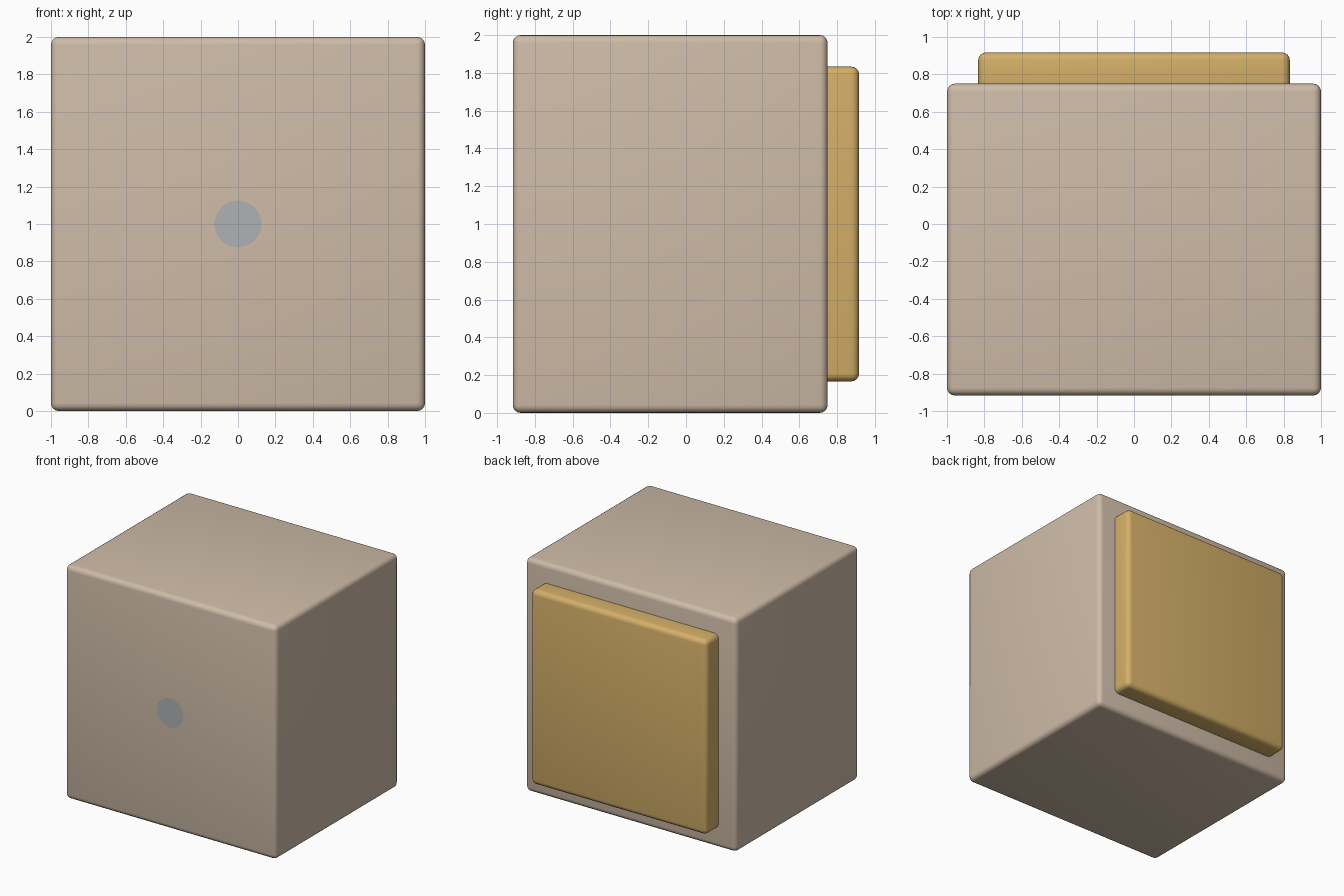
import bpy
import math

if "Cube" in bpy.data.objects:
    bpy.data.objects.remove(bpy.data.objects["Cube"])


def material(name, color):
    mat = bpy.data.materials.new(name)
    mat.diffuse_color = (*color, 1)
    mat.use_nodes = True
    mat.node_tree.nodes["Principled BSDF"].inputs["Base Color"].default_value = mat.diffuse_color
    return mat


def rounded_box(name, low, high, radius, mat):
    center = [(a + b) / 2 for a, b in zip(low, high)]
    bpy.ops.mesh.primitive_cube_add(size=1, location=center)
    obj = bpy.context.object
    obj.name = name
    obj.scale = [b - a for a, b in zip(low, high)]
    bpy.ops.object.transform_apply(location=False, rotation=False, scale=True)
    bevel = obj.modifiers.new("rounded_edges", 'BEVEL')
    bevel.width = radius
    bevel.segments = 4
    obj.data.materials.append(mat)
    bpy.ops.object.modifier_apply(modifier=bevel.name)
    bpy.ops.object.shade_smooth_by_angle(angle=math.radians(35))
    return obj


tan = material("tan", (0.62, 0.50, 0.39))
gold = material("gold", (0.66, 0.43, 0.14))
grey = material("blue_grey", (0.43, 0.44, 0.45))

# Main block
rounded_box("body", (-1, -0.917, 0), (1, 0.75, 2), 0.042, tan)

# Raised back panel, with its inner edge sunk into the block
rounded_box("back_panel", (-0.833, 0.66, 0.167), (0.833, 0.917, 1.833), 0.042, gold)

# Flush round spot on the front
bpy.ops.mesh.primitive_circle_add(vertices=48, radius=0.125, fill_type='NGON',
                                  location=(0, -0.918, 1),
                                  rotation=(math.pi / 2, 0, 0))
spot = bpy.context.object
spot.name = "front_spot"
spot.data.materials.append(grey)
